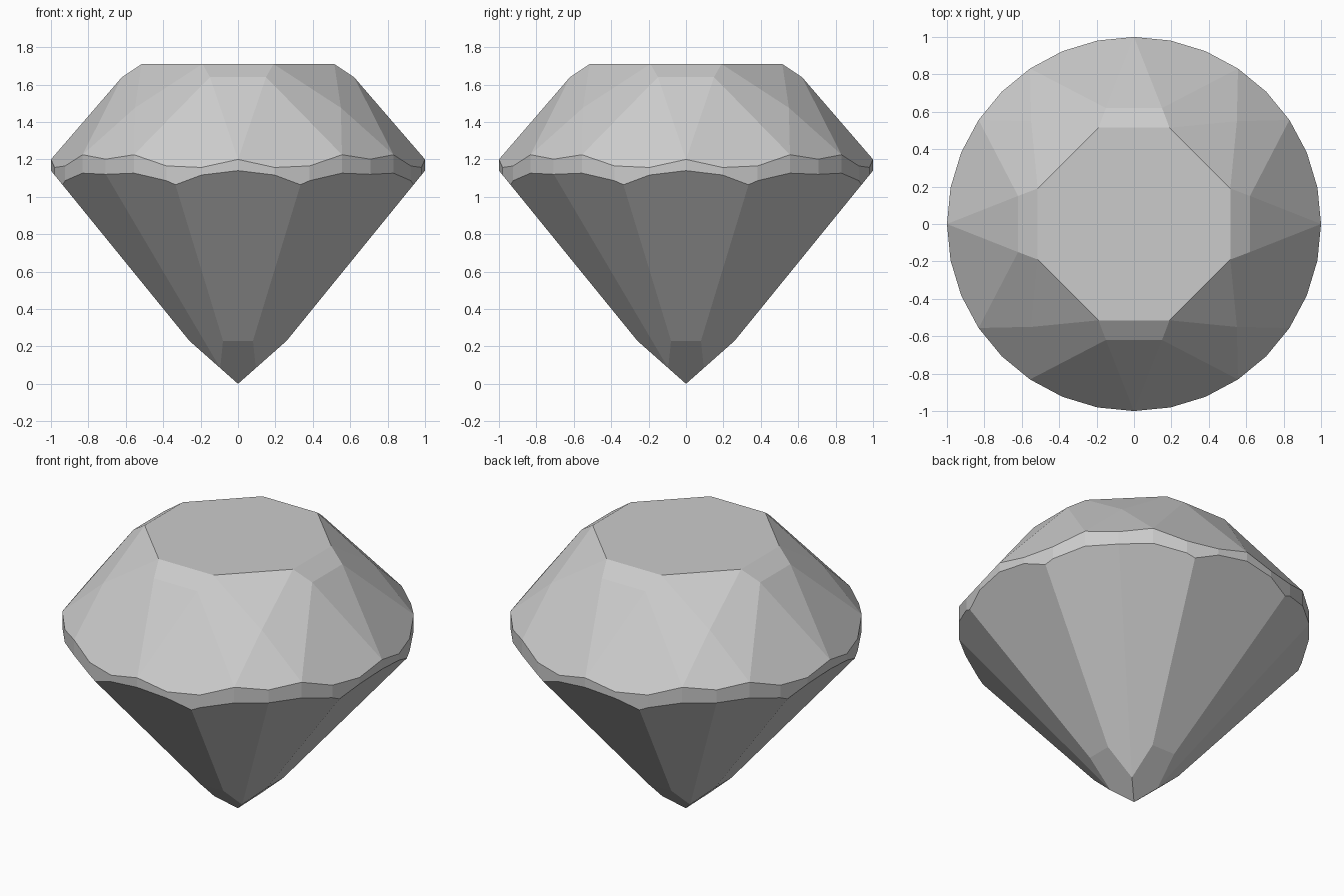
import bpy, bmesh, math
from mathutils import Vector, Matrix

cube = bpy.data.objects.get("Cube")
if cube:
    bpy.data.objects.remove(cube, do_unlink=True)

grey = bpy.data.materials.new("light_grey")
grey.use_nodes = True
colour = (0.6, 0.6, 0.6, 1)
grey.diffuse_color = colour
grey.node_tree.nodes["Principled BSDF"].inputs["Base Color"].default_value = colour

INSIDE = Vector((0, 0, 1))


def flip(p):
    """Mirror a point left to right."""
    return Vector((-p.x, p.y, p.z))


def swap(p):
    """Mirror a point across the front corner diagonal."""
    return Vector((-p.y, -p.x, p.z))


def cut(bm, a, b, c):
    """Slice off everything outside the plane through three points."""
    normal = (b - a).cross(c - a).normalized()
    if normal.dot(INSIDE - a) > 0:
        normal.negate()
    bmesh.ops.bisect_plane(bm, geom=bm.verts[:] + bm.edges[:] + bm.faces[:], dist=1e-5,
                           plane_co=a, plane_no=normal, clear_outer=True)
    rim = [e for e in bm.edges if e.is_boundary]
    if rim:
        bmesh.ops.holes_fill(bm, edges=rim, sides=0)


# Facet corners in the front eighth of the stone
table = Vector((0.19, -0.515, 1.71))
star = Vector((0.15, -0.62, 1.64))
corner = Vector((0.55, -0.55, 1.476))
rim_front = Vector((0, -1, 1.2))
rim_side = Vector((0.556, -0.831, 1.225))
low_front = Vector((0, -1, 1.14))
low_side = Vector((0.34, -0.94, 1.07))
low_diagonal = Vector((0.707, -0.707, 1.12))
culet_side = Vector((0.08, -0.26, 0.23))
tip = Vector((0, 0, 0))

# Facets that straddle a symmetry line
facets = [
    (table, flip(table), star),
    (star, flip(star), rim_front),
    (table, swap(table), corner),
    (corner, rim_side, swap(rim_side)),
    (low_front, culet_side, flip(culet_side)),
    (culet_side, flip(culet_side), tip),
]
# Facets that come in mirrored pairs
for facet in [(rim_front, star, rim_side), (table, star, rim_side),
              (low_side, culet_side, low_diagonal)]:
    facets += [facet, tuple(flip(p) for p in facet)]

# Round blank, cut on all four sides
bm = bmesh.new()
bmesh.ops.create_cone(bm, cap_ends=True, segments=32, radius1=1, radius2=1, depth=table.z,
                      matrix=Matrix.Translation((0, 0, table.z / 2)))
for quarter in range(4):
    turn = Matrix.Rotation(quarter * math.pi / 2, 3, 'Z')
    for facet in facets:
        cut(bm, *(turn @ p for p in facet))
bmesh.ops.remove_doubles(bm, verts=bm.verts[:], dist=0.0005)
bmesh.ops.recalc_face_normals(bm, faces=bm.faces[:])

mesh = bpy.data.meshes.new("gemstone")
bm.to_mesh(mesh)
bm.free()
mesh.materials.append(grey)
gem = bpy.data.objects.new("gemstone", mesh)
bpy.context.collection.objects.link(gem)
